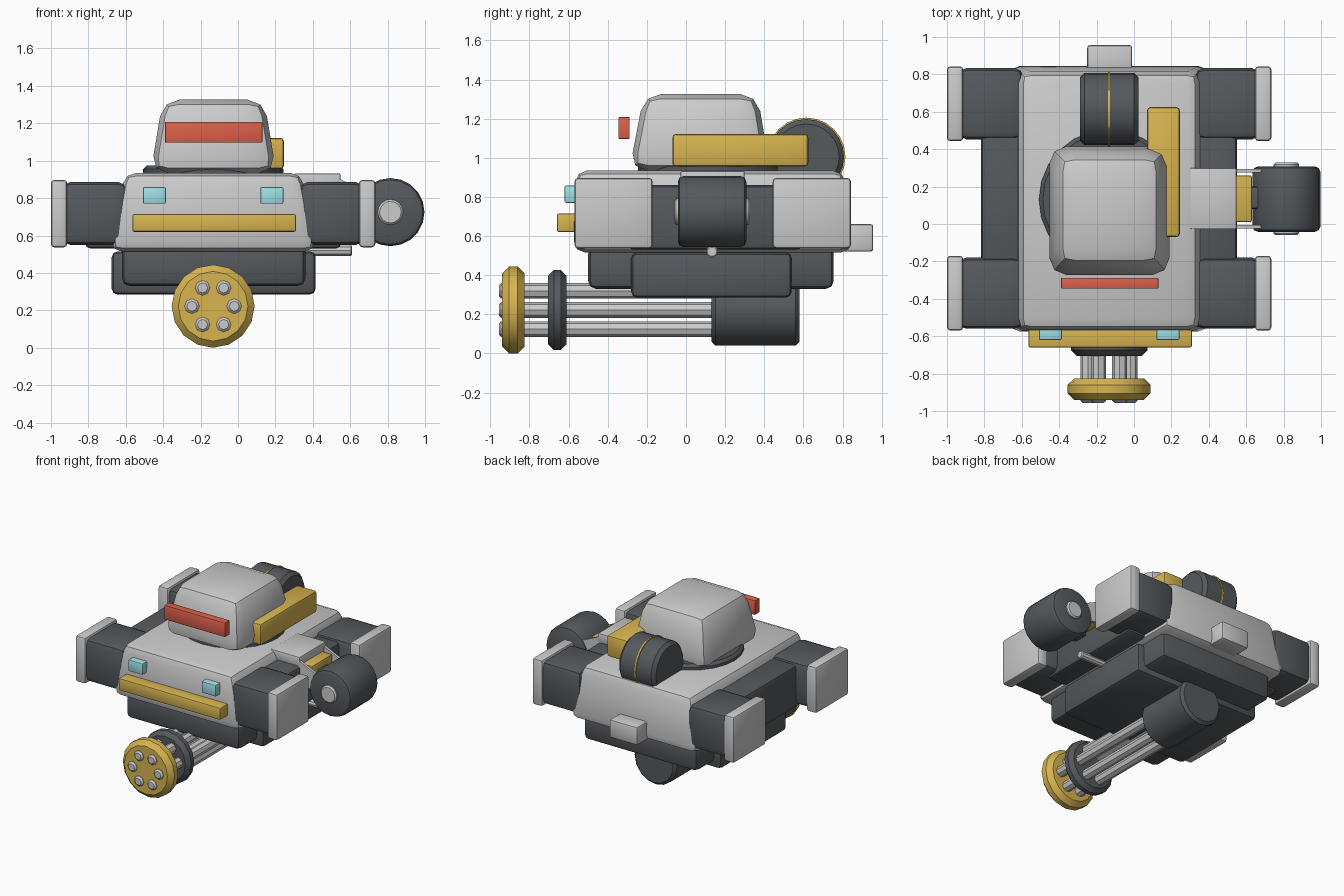
import bpy, bmesh, math
from mathutils import Matrix, Vector

if "Cube" in bpy.data.objects:
    bpy.data.objects.remove(bpy.data.objects["Cube"])

CX = -0.133  # symmetry plane of the hull


def mat(name, col):
    m = bpy.data.materials.new(name)
    m.diffuse_color = (*col, 1)
    m.use_nodes = True
    m.node_tree.nodes["Principled BSDF"].inputs["Base Color"].default_value = m.diffuse_color
    return m


DARK = mat("dark_grey", (0.09, 0.1, 0.11))
YELLOW = mat("yellow", (0.68, 0.46, 0.08))
RED = mat("red", (0.72, 0.12, 0.07))
CYAN = mat("cyan", (0.35, 0.75, 0.8))


def finish(name, bm, m, angle=35):
    bmesh.ops.recalc_face_normals(bm, faces=bm.faces[:])
    me = bpy.data.meshes.new(name)
    bm.to_mesh(me)
    bm.free()
    me.shade_smooth()
    me.set_sharp_from_angle(angle=math.radians(angle))
    if m:
        me.materials.append(m)
    ob = bpy.data.objects.new(name, me)
    bpy.context.collection.objects.link(ob)
    return ob


def box(name, x, y, z, bevel=0.015, m=None, top=(0, 0, 0), seg=2):
    """Bevelled box from ranges; top = inset of the upper face (x, front, back)."""
    bm = bmesh.new()
    bmesh.ops.create_cube(bm, size=1)
    for v in bm.verts:
        up = v.co.z > 0
        sx, back = (1 if v.co.x > 0 else -1), v.co.y > 0
        v.co = Vector((x[v.co.x > 0], y[back], z[up]))
        if up:
            v.co.x -= sx * top[0]
            v.co.y += -top[2] if back else top[1]
    if bevel:
        bmesh.ops.bevel(bm, geom=bm.edges[:], offset=bevel, segments=seg,
                        profile=0.5, affect='EDGES')
    return finish(name, bm, m)


def cyl(name, c, r, a, b, axis, sides=16, bevel=0.02, m=None, seg=1):
    """Cylinder along axis from a to b, centred on c in the other two coordinates."""
    bm = bmesh.new()
    bmesh.ops.create_cone(bm, cap_ends=True, segments=sides, radius1=r, radius2=r, depth=b - a)
    if bevel:
        rim = [e for e in bm.edges if abs(e.verts[0].co.z - e.verts[1].co.z) < 1e-5]
        bmesh.ops.bevel(bm, geom=rim, offset=bevel, segments=seg, profile=0.5, affect='EDGES')
    mid = (a + b) / 2
    if axis == 'X':
        M = Matrix.Translation((mid, *c)) @ Matrix.Rotation(math.pi / 2, 4, 'Y')
    elif axis == 'Y':
        M = Matrix.Translation((c[0], mid, c[1])) @ Matrix.Rotation(math.pi / 2, 4, 'X')
    else:
        M = Matrix.Translation((*c, mid))
    bm.transform(M)
    return finish(name, bm, m)


def plate(name, profile, y0, y1):
    """Flat plate with an x-z outline, extruded along y."""
    bm = bmesh.new()
    f = bm.faces.new([bm.verts.new((px, y0, pz)) for px, pz in profile])
    ext = bmesh.ops.extrude_face_region(bm, geom=[f])
    for v in ext['geom']:
        if isinstance(v, bmesh.types.BMVert):
            v.co.y = y1
    return finish(name, bm, None)


# hull and belly
box("hull", (-0.685, 0.419), (-0.575, 0.85), (0.515, 0.935), 0.06, top=(0.08, 0.01, 0.04))
box("belly", (-0.62, 0.36), (-0.5, 0.755), (0.33, 0.55), 0.04, DARK)
box("belly_plate", (-0.675, 0.415), (-0.28, 0.54), (0.285, 0.515), 0.03, DARK)
box("rear_block", (-0.25, -0.01), (0.8, 0.957), (0.52, 0.662), 0.015)
box("front_bar", (-0.565, 0.31), (-0.66, -0.54), (0.62, 0.715), 0.01, YELLOW)

# parts on both sides of the hull
for s, side in ((-1, "left"), (1, "right")):
    def span(a, b):
        return tuple(sorted((CX + s * a, CX + s * b)))
    box("side_beam_" + side, span(0.4, 0.685), (-0.3, 0.6), (0.53, 0.86), 0.03, DARK)
    for end, y in (("front", -0.37), ("rear", 0.643)):
        box(f"pod_{end}_{side}", span(0.46, 0.81), (y - 0.19, y + 0.19), (0.55, 0.885), 0.045, DARK)
        box(f"pod_cap_{end}_{side}", span(0.78, 0.867), (y - 0.2, y + 0.2), (0.537, 0.897), 0.018)
    box("headlight_" + side, span(0.253, 0.375), (-0.62, -0.53), (0.77, 0.858), 0.006, CYAN)

# turret
cyl("turret_ring", (CX, 0.13), 0.375, 0.9, 0.975, 'Z', 24, 0.02, DARK)
box("turret", (-0.467, 0.205), (-0.29, 0.43), (0.935, 1.327), 0.09, top=(0.065, 0.075, 0.065))
box("visor", (-0.39, 0.13), (-0.345, -0.288), (1.097, 1.208), 0.004, RED)
box("turret_side_box", (0.07, 0.245), (-0.07, 0.625), (0.955, 1.122), 0.018, YELLOW)
cyl("rear_drum", (0.615, 1.005), 0.193, -0.29, 0.025, 'X', 24, 0.025, DARK)
cyl("rear_drum_band", (0.615, 1.005), 0.2, -0.138, -0.127, 'X', 24, 0, YELLOW)

# rotary gun below the hull
GZ = 0.222
cyl("gun_motor", (CX, GZ), 0.182, 0.13, 0.58, 'Y', 16, 0.02, DARK)
cyl("gun_clamp", (CX, GZ), 0.205, -0.705, -0.61, 'Y', 16, 0.03, DARK)
cyl("gun_muzzle", (CX, GZ), 0.222, -0.94, -0.825, 'Y', 16, 0.035, YELLOW)
for i in range(6):
    t = i * math.pi / 3
    cyl(f"gun_barrel_{i}", (CX + 0.113 * math.cos(t), GZ + 0.113 * math.sin(t)),
        0.04, -0.957, 0.16, 'Y', 8, 0.012)

# side arm holding a drum on the right
box("arm_plate", (0.3, 0.548), (-0.028, 0.3), (0.86, 0.932), 0.008)
box("arm_bar", (0.4, 0.63), (0.01, 0.26), (0.72, 0.87), 0.01, YELLOW)
box("arm_knuckle", (0.6, 0.72), (0.08, 0.2), (0.64, 0.82), 0.015, DARK)
cyl("arm_drum", (0.815, 0.725), 0.182, -0.042, 0.308, 'Y', 20, 0.03, DARK, 2)
cyl("arm_hub", (0.815, 0.725), 0.068, -0.06, 0.328, 'Y', 16, 0.01)
for n, y in (("front", -0.025), ("rear", 0.275)):
    plate("arm_fork_" + n, [(0.4, 0.75), (0.4, 0.88), (0.548, 0.9), (0.81, 0.78), (0.81, 0.68)],
          y, y + 0.02)
cyl("arm_rod", (0.133, 0.52), 0.03, 0.35, 0.61, 'X', 10, 0.006)
